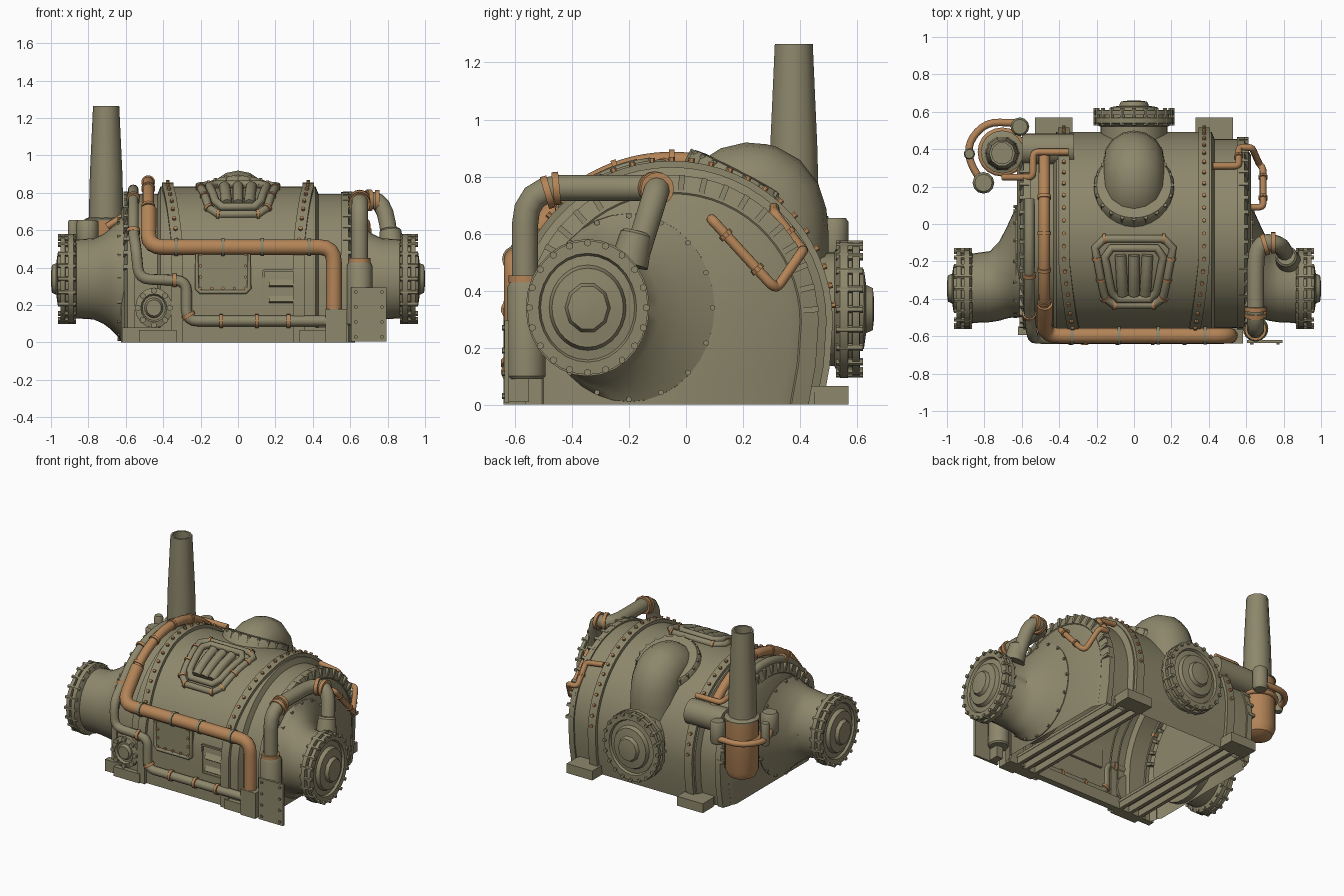
import bpy, bmesh, math
from mathutils import Vector, Matrix

if "Cube" in bpy.data.objects:
    bpy.data.objects.remove(bpy.data.objects["Cube"])

def material(name, col):
    m = bpy.data.materials.new(name)
    m.diffuse_color = (*col, 1)
    m.use_nodes = True
    m.node_tree.nodes["Principled BSDF"].inputs["Base Color"].default_value = m.diffuse_color
    return m

GREEN = material("olive_metal", (0.268, 0.242, 0.148))
COPPER = material("copper", (0.455, 0.232, 0.096))
CY, CZ, R = -0.05, 0.29, 0.54          # hull arch centre and radius
rad = math.radians

def finish(ob, mat, angle=35):
    ob.data.materials.clear()
    ob.data.materials.append(mat)
    bpy.ops.object.select_all(action='DESELECT')
    bpy.context.view_layer.objects.active = ob
    ob.select_set(True)
    if ob.type == 'CURVE':
        bpy.ops.object.convert(target='MESH')
        ob = bpy.context.object
    bpy.ops.object.shade_smooth_by_angle(angle=rad(angle))
    return ob

def from_bmesh(name, bm, mat, angle=35):
    bmesh.ops.recalc_face_normals(bm, faces=bm.faces)
    me = bpy.data.meshes.new(name)
    bm.to_mesh(me)
    bm.free()
    ob = bpy.data.objects.new(name, me)
    bpy.context.collection.objects.link(ob)
    return finish(ob, mat, angle)

def loft(name, rings, mat, closed=True, caps=True, angle=38):
    bm = bmesh.new()
    vs = [[bm.verts.new(p) for p in ring] for ring in rings]
    n = len(vs[0])
    for a, b in zip(vs, vs[1:]):
        for i in range(n if closed else n - 1):
            j = (i + 1) % n
            bm.faces.new((a[i], a[j], b[j], b[i]))
    if caps:
        bm.faces.new(vs[0])
        bm.faces.new(vs[-1])
    return from_bmesh(name, bm, mat, angle)

def place(pos, axis, tall=1):          # tall stretches upright discs in z
    return (Matrix.Translation(pos) @ Matrix.Diagonal((1, 1, tall, 1))
            @ Vector(axis).to_track_quat('Z', 'Y').to_matrix().to_4x4())

def lathe(name, profile, pos, axis, mat, segs=28, tall=1):
    M = place(pos, axis, tall)
    rings = [[M @ Vector((r * math.cos(t), r * math.sin(t), h))
              for t in (2 * math.pi * i / segs for i in range(segs))] for r, h in profile]
    return loft(name, rings, mat)

def studs(name, spots, r, h, mat, segs=6):
    bm = bmesh.new()
    for pos, axis in spots:
        bmesh.ops.create_cone(bm, cap_ends=True, segments=segs, radius1=r, radius2=r,
                              depth=h, matrix=place(pos, axis))
    return from_bmesh(name, bm, mat)

def boxes(name, items, mat):
    bm = bmesh.new()
    for loc, size, rx in items:
        bmesh.ops.create_cube(bm, size=1, matrix=Matrix.Translation(loc) @ Matrix.Rotation(rad(rx), 4, 'X')
                              @ Matrix.Diagonal((*size, 1)))
    return from_bmesh(name, bm, mat, 20)

def fillet(pts, d):
    pts = [Vector(p) for p in pts]
    out = [pts[0]]
    for a, b, c in zip(pts, pts[1:], pts[2:]):
        p = b + (a - b).normalized() * min(d, (a - b).length * .48)
        q = b + (c - b).normalized() * min(d, (c - b).length * .48)
        out += [p.lerp(b, t).lerp(b.lerp(q, t), t) for t in (0, .25, .5, .75, 1)]
    return out + [pts[-1]]

def tube(name, pts, r, mat, d=0.06, cyclic=False, res=4):
    cu = bpy.data.curves.new(name, 'CURVE')
    cu.dimensions = '3D'
    cu.bevel_depth, cu.bevel_resolution, cu.use_fill_caps = r, res, True
    path = [Vector(p) for p in pts] if cyclic else fillet(pts, d)
    sp = cu.splines.new('POLY')
    sp.points.add(len(path) - 1)
    for s, p in zip(sp.points, path):
        s.co = (*p, 1)
    sp.use_cyclic_u = cyclic
    ob = bpy.data.objects.new(name, cu)
    bpy.context.collection.objects.link(ob)
    return finish(ob, mat, 50)

def on(a, x, r=R):                     # point on the arch, a = degrees toward the front
    return Vector((x, CY - r * math.sin(rad(a)), CZ + r * math.cos(rad(a))))

def normal(a):
    return (0, -math.sin(rad(a)), math.cos(rad(a)))

def band_shift(a):                     # bands lean inward on the front slope
    return -0.05 * min(1, max(0, a - 15) / 50)

def arch(name, sections, mat, caps, shift=0):
    rings = []
    for x, r in sections:
        ring = [Vector((x, CY + r - .035, 0)), Vector((x, CY + r - .01, .14))]
        ring += [on(a, x + shift * band_shift(a), r) for a in range(-90, 91, 6)]
        f = ring[-1].copy()
        f.z = 0
        rings.append(ring + [f])
    return loft(name, rings, mat, closed=False, caps=caps)

# Hull, riveted bands and cleated end rims
half = [(.415, .543), (.43, .505), (.585, .505), (.60, .46), (.625, .42)]
arch("hull", [(-x, r) for x, r in reversed(half)] + half, GREEN, True)
for s, side in ((-1, "left"), (1, "right")):
    x = s * .375
    arch("band_" + side, [(x - .03, .53), (x - .03, .565), (x + .03, .565), (x + .03, .53)], GREEN, False, s)
    studs("band_rivets_" + side, [(on(a, x + s * band_shift(a), .567), normal(a))
          for a in range(-84, 64, 7)], .011, .022, COPPER)
    arch("rim_" + side, [(s * .55, .49), (s * .55, .515), (s * .59, .515), (s * .61, .455), (s * .6, .44)], GREEN, False)
    boxes("rim_cleats_" + side, [(on(a, s * .587, .489), (.05, .02, .055), a)
          for a in range(-85, 80, 9)], GREEN)

def flange(name, pos, axis):
    # Stepped bolted end plate, its back face at pos
    lathe(name, [(.18, -.02), (.217, 0), (.217, .028), (.19, .03), (.19, .042), (.212, .044), (.212, .068),
                 (.172, .07), (.165, .055), (.135, .06), (.125, .085)], pos, axis, GREEN, tall=1.11)
    lathe(name + "_hub", [(.125, .05), (.125, .085), (.08, .092), (.07, .115), (.03, .12)], pos, axis, GREEN, 10, 1.11)
    M = place(pos, axis, 1.11)
    spots = [(M @ Vector((.205 * math.cos(t), .205 * math.sin(t), .034)), axis)
             for t in (2 * math.pi * i / 20 for i in range(20))]
    studs(name + "_bolts", spots, .013, .095, GREEN)

# Side ducts with flanges: x, y centre, y radius, z radius
duct = [(.58, -.20, .30, .335), (.63, -.20, .30, .33), (.65, -.225, .275, .30), (.68, -.26, .245, .27),
        (.72, -.305, .212, .24), (.77, -.335, .19, .217), (.88, -.345, .185, .21)]
for s, side in ((-1, "left"), (1, "right")):
    T = [2 * math.pi * i / 32 for i in range(32)]
    loft("duct_" + side, [[(s * x, y + ry * math.cos(t), .34 + rz * math.sin(t)) for t in T]
                          for x, y, ry, rz in duct], GREEN)
    studs("duct_bolts_" + side, [((s * .635, -.20 + .293 * math.cos(t), .34 + .322 * math.sin(t)), (s, 0, 0))
          for t in T[::2]], .01, .02, GREEN)
    flange("flange_" + side, (s * .88, -.345, .34), (s, 0, 0))

# Rear elbow duct and flange
tube("rear_elbow", [(0, .08, .62), (0, .18, .77), (0, .335, .73), (0, .335, .45), (0, .335, .3)], .165, GREEN, .2, res=6)
lathe("elbow_collar", [(.215, -.14), (.215, .015), (.20, .035), (.16, .04)], on(-27, 0), normal(-27), GREEN)
M = place(on(-27, 0), normal(-27))
studs("elbow_collar_bolts", [(M @ Vector((.205 * math.cos(t), .205 * math.sin(t), .01)), normal(-27))
      for t in (math.pi * i / 10 for i in range(20))], .011, .045, GREEN)
lathe("rear_neck", [(.18, 0), (.18, .22)], (0, .34, .335), (0, 1, 0), GREEN, tall=1.11)
flange("flange_rear", (0, .54, .335), (0, 1, 0))

# Grilled hatch on the front slope
def loop(a0, a1, w0, w1, c, r):
    right = [(a0, w0 - c)] + [(a0 + 5 + (a1 - a0 - 10) * i / 5, w0 + (w1 - w0) * i / 5) for i in range(6)] + [(a1, w1 - c)]
    return [on(a, x, r) for a, x in right] + [on(a, -x, r) for a, x in reversed(right)]

outer = loop(3, 44, .208, .155, .05, .55)
tube("hatch_frame", outer, .022, GREEN, cyclic=True)
tube("hatch_inner_frame", loop(8, 39, .155, .12, .035, .56), .022, GREEN, cyclic=True)
for i in (-1, 0, 1):
    tube("hatch_bar", [on(a, i * (.078 - .0005 * a), .555) for a in (12, 18, 24, 30, 36)], .03, GREEN, .02)
n = len(outer)
studs("hatch_clips", [(outer[i], outer[(i + 1) % n] - outer[i - 1]) for i in (0, 2, 4, 6, 7, 8, 9, 11, 13, 15)],
      .027, .016, COPPER, 12)

# Underframe beams, feet and sill
for s in (-1, 1):
    boxes("underframe_beam", [((s * .43, -.03, .055), (.19, 1.06, .02), 0)] +
          [((s * .43 + d, -.03, .025), (.025, 1.06, .05), 0) for d in (-.08, 0, .08)], GREEN)
    boxes("foot", [((s * .43, .51, .033), (.2, .12, .066), 0), ((s * .43, -.59, .033), (.2, .07, .066), 0)], GREEN)
boxes("sill", [((-.02, -.57, .04), (1.2, .045, .08), 0)], GREEN)

# Front access panel with rivets
boxes("access_panel", [((-.08, -.59, .39), (.28, .03, .24), 0)], GREEN)
tube("access_panel_edge", [(-.2, -.605, .27), (.04, -.605, .27), (.06, -.605, .29), (.06, -.605, .49), (-.22, -.605, .49),
                           (-.22, -.605, .29)], .012, GREEN, cyclic=True)
studs("access_panel_rivets", [((x, -.607, z), (0, 1, 0)) for x in (-.2, -.14, -.08, -.02, .04)
      for z in (.29, .35, .41, .47) if x in (-.2, .04) or z == .29], .009, .02, COPPER)
# Louvred vent
boxes("vent_frame", [((x, -.592, .285), (.012, .012, .2), 0) for x in (.137, .325)] +
      [((.231, -.592, z), (.19, .012, .012), 0) for z in (.185, .385)], GREEN)
boxes("vent_slats", [((.24, -.592, z), (.15, .012, .06), -35) for z in (.24, .325)], GREEN)
# Porthole
lathe("porthole", [(.1, 0), (.1, .035), (.07, .045), (.062, .03), (.05, .03), (.04, .05)], (-.45, -.58, .185), (0, -1, 0),
      GREEN, 16, 1.08)
studs("porthole_bolts", [((-.45 + .085 * math.cos(t), -.615, .185 + .092 * math.sin(t)), (0, 1, 0))
      for t in (math.pi * i / 4 for i in range(8))], .017, .035, GREEN)

# Main copper pipe, thinner where it climbs over the hull
tube("main_pipe", [(.513, -.597, .1), (.513, -.597, .51), (-.478, -.597, .51), on(48, -.478, .565), on(42, -.478, .567)],
     .042, COPPER, .08, res=5)
tube("over_hull_pipe", [on(a, -.48, .567) for a in range(52, -53, -8)], .031, COPPER, .04)
studs("main_pipe_clamps", [((x, -.597, .51), (1, 0, 0)) for x in (-.33, -.08, .13, .38)], .048, .018, GREEN, 16)
studs("over_hull_rings", [(on(a, -.48, .567), (0, -math.cos(rad(a)), -math.sin(rad(a)))) for a in (40, 20, 0, -20)],
      .037, .018, COPPER, 16)
boxes("pipe_foot", [((.525, -.585, .09), (.115, .11, .18), 0)], GREEN)
# Lower service pipe
tube("service_pipe", [on(a, -.56, .53) for a in (-20, -5, 10, 25, 40, 55)] +
     [(-.545, -.6, .5), (-.53, -.612, .34), (-.275, -.612, .33), (-.275, -.612, .115), (.48, -.612, .115)], .029, GREEN)
studs("service_pipe_clips", [((x, -.612, .115), (1, 0, 0)) for x in (-.09, .1, .27)] +
      [((-.34, -.612, .333), (1, 0, 0)), ((-.265, -.612, .145), (-.6, 0, 1)), (on(25, -.56, .53), (0, 1, .45)),
       (on(55, -.56, .53), (0, .5, .9))], .037, .02, COPPER, 14)

# Right-hand tank, plate and bypass pipe
lathe("bypass_tank", [(.06, .09), (.068, .1), (.068, .41), (.058, .43)], (.65, -.56, 0), (0, 0, 1), GREEN, 18)
boxes("guard_plate", [((.7, -.628, .15), (.19, .016, .29), 0), ((.65, -.59, .12), (.05, .08, .22), 0)], GREEN)
studs("guard_plate_rivets", [((x, -.637, z), (0, 1, 0)) for x in (.63, .77) for z in (.03, .11, .19, .27)], .01, .016, GREEN)
tube("bypass_pipe", [(.65, -.565, .4), (.65, -.565, .76), (.65, -.1, .76), (.78, -.1, .76), (.82, -.18, .5)], .046, GREEN, .13)
studs("bypass_rings", [((.65, -.565, .44), (0, 0, 1)), ((.65, -.485, .745), (0, 1, .3)), ((.65, -.455, .758), (0, 1, .1)),
      ((.7, -.11, .76), (1, .3, 0)), ((.745, -.1, .757), (1, 0, 0))], .058, .024, COPPER, 16)
lathe("bypass_socket", [(.068, 0), (.058, .11), (.048, .12)], (.825, -.2, .49), (-.1, .25, 1), GREEN, 16)

# Small copper pipe at the right end
small = [(.42, .31, .69), (.56, .31, .67), (.56, .41, .54), (.63, .41, .54), (.67, .32, .41), (.69, .3, .42),
         (.69, .09, .65), (.58, .09, .65)]
tube("small_pipe_right", small, .018, COPPER, .025)
studs("small_pipe_clips", [((.69, .25, .475), (0, -.21, .23)), ((.69, .14, .595), (0, -.21, .23)),
      ((.56, .36, .605), (0, .1, -.13))], .025, .018, COPPER, 10)
tube("small_pipe_left", [(-.35, .385, .71), (-.54, .385, .71), (-.54, .25, .72), (-.7, .25, .62)], .018, COPPER, .03)

# Chimney, copper pot and side canisters
lathe("chimney", [(.094, .62), (.087, .9), (.07, 1.265), (.057, 1.265), (.062, 1.1)], (-.705, .378, 0), (0, 0, 1), GREEN, 10)
lathe("chimney_pot", [(.05, .235), (.09, .255), (.11, .3), (.11, .65)], (-.705, .385, 0), (0, 0, 1), COPPER, 20)
lathe("pot_collar", [(.1, .645), (.115, .65), (.115, .66), (.09, .67)], (-.705, .385, 0), (0, 0, 1), GREEN, 16)
lathe("pot_link", [(.085, 0), (.085, .28)], (-.6, .4, .6), (1, 0, 0), GREEN, 18)
for x, y, r in ((-.805, .22, .058), (-.61, .52, .05), (-.88, .375, .03)):
    lathe("canister", [(r * .8, .5), (r, .52), (r, .64), (r * .8, .655)], (x, y, 0), (0, 0, 1), GREEN, 12)
tube("canister_pipe", [(-.61, .54, .54), (-.79, .545, .54), (-.885, .44, .54), (-.88, .33, .54), (-.81, .22, .54)], .02, COPPER, .07)
tube("pot_hoop", [(-.705 + .115 * math.cos(t), .385 + .115 * math.sin(t), .52)
     for t in (math.pi * i / 10 for i in range(20))], .016, COPPER, cyclic=True)
